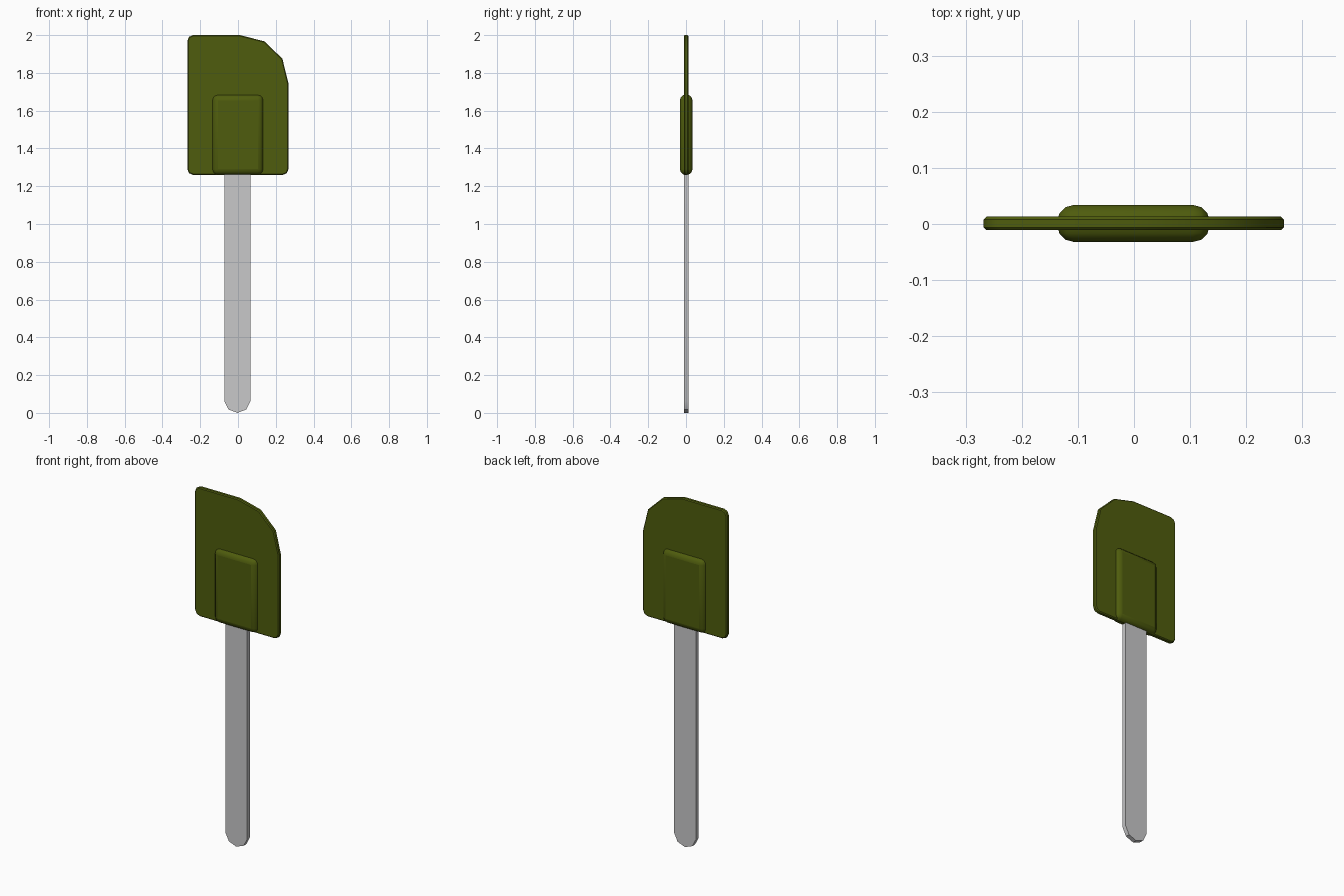
import bpy
import bmesh
import math

if "Cube" in bpy.data.objects:
    bpy.data.objects.remove(bpy.data.objects["Cube"], do_unlink=True)


def material(name, color, rough):
    m = bpy.data.materials.new(name)
    m.use_nodes = True
    m.diffuse_color = color
    shader = next(n for n in m.node_tree.nodes if n.type == 'BSDF_PRINCIPLED')
    shader.inputs["Base Color"].default_value = color
    shader.inputs["Roughness"].default_value = rough
    return m


olive = material("olive_silicone", (0.078, 0.108, 0.004, 1), 0.6)
grey = material("light_grey_handle", (0.58, 0.58, 0.59, 1), 0.5)


def plate(name, outline, y_front, y_back, mat, bevel=0, segments=1, smooth=60):
    """Extrude an x-z outline from front to back and round its edges."""
    bm = bmesh.new()
    face = bm.faces.new([bm.verts.new((x, y_front, z)) for x, z in outline])
    new = bmesh.ops.extrude_face_region(bm, geom=[face])["geom"]
    moved = [v for v in new if isinstance(v, bmesh.types.BMVert)]
    bmesh.ops.translate(bm, verts=moved, vec=(0, y_back - y_front, 0))
    bmesh.ops.recalc_face_normals(bm, faces=bm.faces)
    mesh = bpy.data.meshes.new(name)
    bm.to_mesh(mesh)
    bm.free()
    mesh.materials.append(mat)
    ob = bpy.data.objects.new(name, mesh)
    bpy.context.collection.objects.link(ob)
    if bevel:
        mod = ob.modifiers.new("rounded_edges", 'BEVEL')
        mod.width = bevel
        mod.segments = segments
        mod.limit_method = 'ANGLE'
        mod.angle_limit = math.radians(60)
    bpy.ops.object.select_all(action='DESELECT')
    ob.select_set(True)
    bpy.context.view_layer.objects.active = ob
    bpy.ops.object.shade_smooth_by_angle(angle=math.radians(smooth))
    return ob


def corner(cx, cz, radius, start, steps=2):
    """Quarter-circle of outline points, running counter-clockwise."""
    angles = [math.radians(start + 90 * i / steps) for i in range(steps + 1)]
    return [(cx + radius * math.cos(a), cz + radius * math.sin(a)) for a in angles]


# Flexible blade: three small corners and one broad scraping curve
r = 0.03
blade = (corner(-0.268 + r, 1.26 + r, r, 180)
         + corner(0.267 - r, 1.26 + r, r, 270)
         + [(0.267, 1.745), (0.235, 1.875), (0.14, 1.967), (0.01, 2.0)]
         + corner(-0.268 + r, 2.0 - r, r, 90))
plate("blade", blade, -0.011, 0.013, olive, 0.005)

# Thick socket that grips the handle
socket = [(-0.137, 1.26), (0.135, 1.26), (0.135, 1.685), (-0.137, 1.685)]
plate("handle_socket", socket, -0.032, 0.034, olive, 0.03, 3)

# Flat handle with a rounded lower end, reaching into the socket
handle = [(-0.072, 1.4), (-0.072, 0.062), (-0.05, 0.018), (-0.003, 0.0),
          (0.044, 0.018), (0.066, 0.062), (0.066, 1.4)]
plate("handle", handle, -0.011, 0.013, grey, smooth=30)
